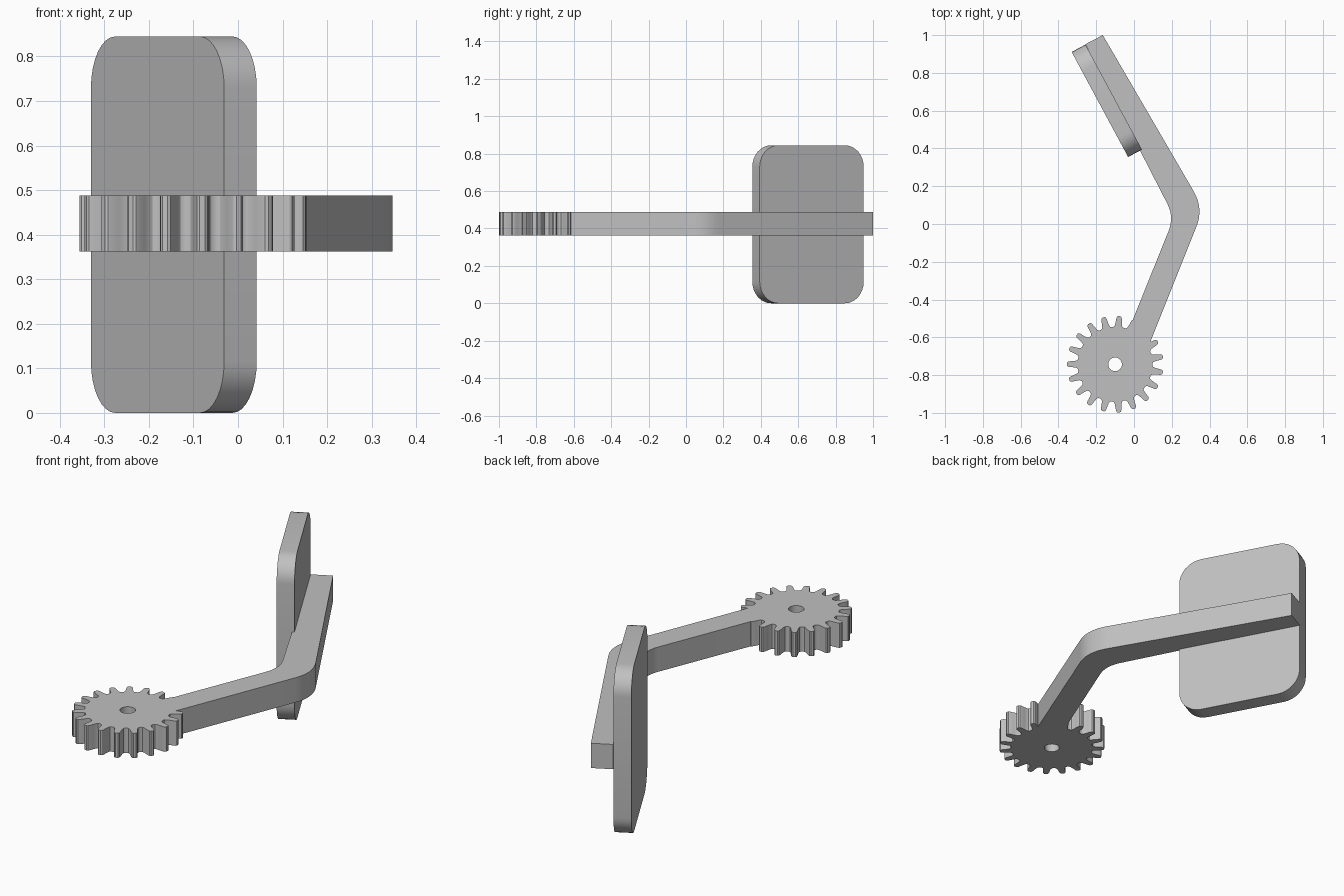
import bpy, bmesh
from math import sin, cos, pi, radians
from mathutils import Vector, Matrix

cube = bpy.data.objects.get("Cube")
if cube:
    bpy.data.objects.remove(cube, do_unlink=True)

grey = bpy.data.materials.new("plain grey")
grey.use_nodes = True
colour = (0.53, 0.53, 0.53, 1)
grey.diffuse_color = colour
for node in grey.node_tree.nodes:
    if node.type == 'BSDF_PRINCIPLED':
        node.inputs["Base Color"].default_value = colour

Z0, Z1 = 0.362, 0.488      # bottom and top of the flat parts
HEIGHT = 0.845             # height of the upright plate


def finish(name, bm, matrix=Matrix()):
    """Turn a bmesh into a smooth-by-angle object."""
    bmesh.ops.recalc_face_normals(bm, faces=bm.faces[:])
    mesh = bpy.data.meshes.new(name)
    bm.to_mesh(mesh)
    bm.free()
    mesh.materials.append(grey)
    mesh.transform(matrix)
    obj = bpy.data.objects.new(name, mesh)
    bpy.context.collection.objects.link(obj)
    bpy.ops.object.select_all(action='DESELECT')
    obj.select_set(True)
    bpy.context.view_layer.objects.active = obj
    bpy.ops.object.shade_smooth_by_angle(angle=radians(30))
    return obj


def prism(name, outline, low, high, matrix=Matrix()):
    """Extrude a closed outline between two heights."""
    bm = bmesh.new()
    face = bm.faces.new([bm.verts.new((p[0], p[1], low)) for p in outline])
    out = bmesh.ops.extrude_face_region(bm, geom=[face], use_keep_orig=True)
    top = [v for v in out["geom"] if isinstance(v, bmesh.types.BMVert)]
    bmesh.ops.translate(bm, verts=top, vec=(0, 0, high - low))
    return finish(name, bm, matrix)


def bend(a, corner, b, steps=8):
    """Rounded corner from a to b."""
    a, corner, b = Vector(a), Vector(corner), Vector(b)
    ts = [i / steps for i in range(steps + 1)]
    return [a * (1 - t) ** 2 + corner * 2 * t * (1 - t) + b * t * t for t in ts]


# Gear: repeated rounded teeth around a bored disc
centre, teeth, bore = Vector((-0.10, -0.743)), 19, 0.036
half = [(0.07, 0.256), (0.14, 0.252), (0.18, 0.244), (0.22, 0.225),
        (0.27, 0.208), (0.33, 0.201), (0.42, 0.198)]
tooth = [(-f, r) for f, r in reversed(half)] + half
rim = [(radians(85) + (k + f) * 2 * pi / teeth, r)
       for k in range(teeth) for f, r in tooth]
bm = bmesh.new()
rings = []
for z, inner in ((Z0, True), (Z0, False), (Z1, False), (Z1, True)):
    rings.append([bm.verts.new((centre.x + cos(a) * (bore if inner else r),
                                centre.y + sin(a) * (bore if inner else r), z))
                  for a, r in rim])
for i in range(4):
    p, q = rings[i], rings[(i + 1) % 4]
    for j in range(len(rim)):
        n = (j + 1) % len(rim)
        bm.faces.new((p[j], p[n], q[n], q[j]))
finish("gear", bm)

# Bent arm: from the gear, round the elbow, to the plate
arm = [(-0.033, -0.573), (0.058, -0.695)]
arm += bend((0.328, -0.02), (0.371, 0.079), (0.315, 0.175))
arm += [(-0.165, 1.0), (-0.257, 0.952)]
arm += bend((0.177, 0.106), (0.212, 0.038), (0.183, -0.037))
prism("arm", arm, Z0, Z1)

# Upright plate with rounded corners, standing against the arm
start, end = Vector((-0.257, 0.95, 0)), Vector((0.042, 0.394, 0))
along = (end - start).normalized()
up = Vector((0, 0, 1))
outward = up.cross(along) * -1
width, radius, thick = (end - start).length, 0.115, 0.083
plate = []
for i, (cx, cy) in enumerate(((width - radius, HEIGHT - radius), (radius, HEIGHT - radius),
                              (radius, radius), (width - radius, radius))):
    for s in range(9):
        a = (i + s / 8) * pi / 2
        plate.append((cx + radius * cos(a), cy + radius * sin(a)))
frame = Matrix((along, up, outward)).transposed().to_4x4()
prism("plate", plate, 0, thick, Matrix.Translation(start) @ frame)
